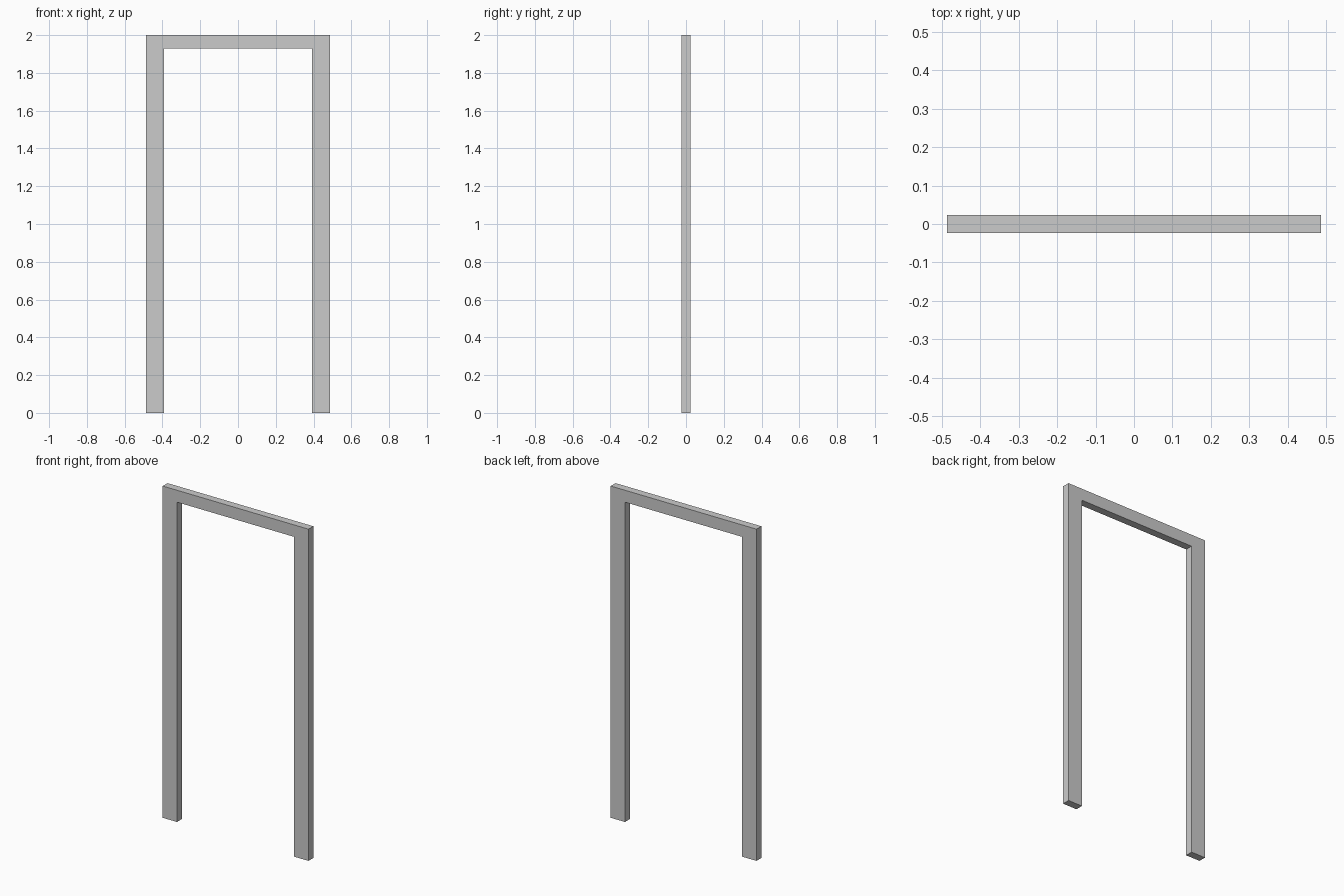
import bpy, bmesh

if "Cube" in bpy.data.objects:
    bpy.data.objects.remove(bpy.data.objects["Cube"])

HALF_W, INNER, HEIGHT, HEAD_Z, HALF_D = 0.486, 0.391, 2.0, 1.928, 0.023

# Door frame: one continuous U-shaped profile (two jambs and a head), extruded in depth
half = [(INNER, HEAD_Z), (INNER, 0), (HALF_W, 0), (HALF_W, HEIGHT)]
profile = half + [(-x, z) for x, z in reversed(half)]

bm = bmesh.new()
face = bm.faces.new([bm.verts.new((x, -HALF_D, z)) for x, z in profile])
ext = bmesh.ops.extrude_face_region(bm, geom=[face], use_keep_orig=True)
verts = [g for g in ext["geom"] if isinstance(g, bmesh.types.BMVert)]
bmesh.ops.translate(bm, verts=verts, vec=(0, 2 * HALF_D, 0))
bmesh.ops.recalc_face_normals(bm, faces=bm.faces)

mesh = bpy.data.meshes.new("door_frame")
bm.to_mesh(mesh)
bm.free()
bpy.context.collection.objects.link(bpy.data.objects.new("door_frame", mesh))
